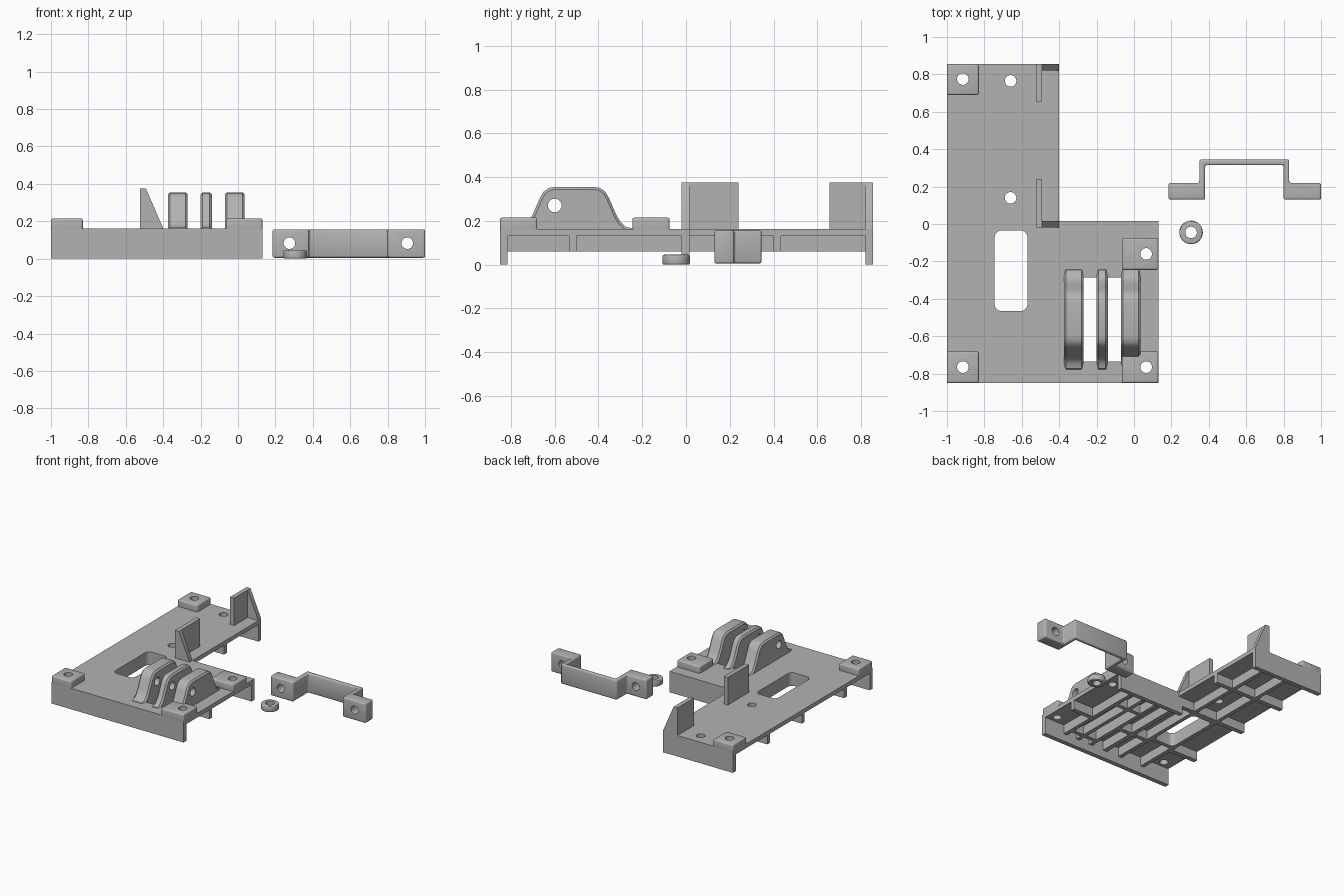
import bpy, bmesh, math

if "Cube" in bpy.data.objects:
    bpy.data.objects.remove(bpy.data.objects["Cube"])

grey = bpy.data.materials.new("mid grey")
grey.diffuse_color = (0.45, 0.45, 0.45, 1)
grey.use_nodes = True
grey.node_tree.nodes["Principled BSDF"].inputs["Base Color"].default_value = grey.diffuse_color


def prism(name, pts, axis, lo, hi, bevel=0.0):
    """Extrude a 2D profile along an axis: x -> (y,z), y -> (x,z), z -> (x,y)."""
    def place(p, t):
        return {"x": (t, p[0], p[1]), "y": (p[0], t, p[1]), "z": (p[0], p[1], t)}[axis]
    bm = bmesh.new()
    face = bm.faces.new([bm.verts.new(place(p, lo)) for p in pts])
    ext = bmesh.ops.extrude_face_region(bm, geom=[face])
    d = hi - lo
    vec = {"x": (d, 0, 0), "y": (0, d, 0), "z": (0, 0, d)}[axis]
    bmesh.ops.translate(bm, vec=vec, verts=[v for v in ext["geom"] if isinstance(v, bmesh.types.BMVert)])
    bmesh.ops.recalc_face_normals(bm, faces=bm.faces)
    me = bpy.data.meshes.new(name)
    bm.to_mesh(me)
    bm.free()
    me.materials.append(grey)
    ob = bpy.data.objects.new(name, me)
    bpy.context.collection.objects.link(ob)
    if bevel:
        m = ob.modifiers.new("bevel", "BEVEL")
        m.width, m.segments, m.limit_method = bevel, 3, "ANGLE"
        m.angle_limit = math.radians(40)
        apply(ob, m)
    return ob


def apply(ob, mod):
    bpy.ops.object.select_all(action="DESELECT")
    ob.select_set(True)
    bpy.context.view_layer.objects.active = ob
    bpy.ops.object.modifier_apply(modifier=mod.name)


def rect(x0, x1, y0, y1):
    return [(x0, y0), (x1, y0), (x1, y1), (x0, y1)]


def box(name, x0, x1, y0, y1, z0, z1, bevel=0.0):
    return prism(name, rect(x0, x1, y0, y1), "z", z0, z1, bevel)


def circle(cx, cy, r, n=32):
    return [(cx + r * math.cos(2 * math.pi * i / n), cy + r * math.sin(2 * math.pi * i / n)) for i in range(n)]


def rounded(x0, x1, y0, y1, r, n=6):
    pts = []
    for k, (cx, cy) in enumerate([(x1 - r, y1 - r), (x0 + r, y1 - r), (x0 + r, y0 + r), (x1 - r, y0 + r)]):
        for i in range(n + 1):
            a = math.pi / 2 * (k + i / n)
            pts.append((cx + r * math.cos(a), cy + r * math.sin(a)))
    return pts


def cut(ob, *cutters):
    for pts, axis, lo, hi in cutters:
        c = prism("cutter", pts, axis, lo, hi)
        c.hide_render = True
        m = ob.modifiers.new("cut", "BOOLEAN")
        m.operation, m.solver, m.object = "DIFFERENCE", "EXACT", c
        apply(ob, m)
        bpy.data.objects.remove(c)
    return ob


X0, X1, XN = -1.0, 0.13, -0.4        # left, right and notch edges
Y0, Y1, YN = -0.85, 0.855, 0.015     # front, back and notch edges
TOP, UNDER, RIB = 0.162, 0.13, 0.06
T = 0.035                            # wall thickness
HR = 0.031                           # screw hole radius
corner_holes = [(-0.915, 0.775), (-0.915, -0.765), (0.065, -0.16), (0.065, -0.765)]
window = (rounded(-0.745, -0.57, -0.465, -0.035, 0.035), "z", -0.1, 0.5)
slots = [(rect(a, b, -0.735, -0.285), "z", -0.1, 0.5) for a, b in [(-0.27, -0.2), (-0.14, -0.07)]]

# L-shaped deck with holes, window and slots
deck = prism("deck", [(X0, Y0), (X1, Y0), (X1, YN), (XN, YN), (XN, Y1), (X0, Y1)], "z", UNDER, TOP)
cut(deck, window, *slots, *[(circle(x, y, HR), "z", -0.1, 0.5)
                            for x, y in corner_holes + [(-0.66, 0.765), (-0.66, 0.14)]])

# full-height end walls
box("front_wall", X0, X1, Y0, Y0 + T, 0, UNDER)
box("back_wall", X0, XN, Y1 - T, Y1, 0, UNDER)
box("notch_wall", XN - T, X1, YN - T, YN, 0, UNDER)

# shallow cross ribs
box("cross_rib_middle", X0, XN - T, YN - T, YN, RIB, UNDER)
box("cross_rib_back", X0, XN, 0.4, 0.435, RIB, UNDER)
box("cross_rib_front_left", X0, -0.775, -0.535, -0.5, RIB, UNDER)
box("cross_rib_front_mid", -0.54, -0.3, -0.535, -0.5, RIB, UNDER)
box("cross_rib_front_right", -0.04, X1, -0.535, -0.5, RIB, UNDER)

# lengthwise ribs
for x in (-0.775, -0.57):
    box("long_rib_back", x, x + 0.03, YN, Y1 - T, RIB, UNDER)
    box("long_rib_front", x, x + 0.03, Y0 + T, -0.495, RIB, UNDER)
box("long_rib_notch", XN - T, XN, Y0 + T, YN - T, RIB, UNDER)
for x in (-0.30, -0.185, -0.07):
    box("slot_rib", x, x + 0.03, Y0 + T, YN - T, RIB, UNDER)
for y in (-0.765, -0.285):
    box("slot_end_rib", -0.3, -0.04, y, y + 0.03, RIB, UNDER)

# rim below the window
cut(box("window_rim", -0.775, -0.54, -0.495, -0.005, RIB, UNDER), window)

# raised corner pads with screw holes
pads = [(X0, -0.83, 0.69, Y1), (X0, -0.83, Y0, -0.68), (-0.065, X1, -0.245, -0.075), (-0.065, X1, Y0, -0.68)]
for (a, b, c, d), (hx, hy) in zip(pads, corner_holes):
    pad = box("corner_pad", a, b, c, d, 0.14, 0.215, 0.01)
    cut(pad, (circle(hx, hy, HR), "z", -0.1, 0.5))

# three hinge lugs, cross-drilled
half = [(0.275, 0.14), (0.275, 0.163), (0.235, 0.172), (0.21, 0.195), (0.19, 0.23), (0.16, 0.3),
        (0.142, 0.332), (0.118, 0.35), (0.09, 0.355)]
profile = [(-0.51 + y, z) for y, z in half] + [(-0.51 - y, z) for y, z in reversed(half)]
for a, b in [(-0.375, -0.27), (-0.2, -0.14), (-0.07, 0.035)]:
    lug = prism("hinge_lug", profile, "x", a, b)
    m = lug.modifiers.new("bevel", "BEVEL")
    m.width, m.segments, m.limit_method, m.angle_limit = 0.012, 1, "ANGLE", math.radians(60)
    apply(lug, m)
    cut(lug, (circle(-0.6, 0.27, HR), "x", -0.6, 0.3))

# two upright tabs, each braced by a tapered gusset
gusset = [(-0.525, 0.13), (-0.525, 0.375), (-0.492, 0.375), (XN, TOP), (XN, 0.13)]
for y0, y1, gy in [(-0.02, 0.24, YN - T), (0.655, Y1, Y1 - T)]:
    box("upright_tab", -0.525, -0.492, y0, y1, 0.14, 0.375)
    prism("tab_gusset", gusset, "y", gy, gy + T)

# separate strap bracket with two drilled feet
strap_pts = [(0.185, 0.13), (0.38, 0.13), (0.38, 0.315), (0.8, 0.315), (0.8, 0.13), (1.0, 0.13),
             (1.0, 0.22), (0.83, 0.22), (0.83, 0.345), (0.35, 0.345), (0.35, 0.22), (0.185, 0.22)]
strap = prism("strap_bracket", strap_pts, "z", 0.005, 0.157, 0.01)
cut(strap, *[(circle(x, 0.083, HR), "y", 0.0, 0.29) for x in (0.275, 0.905)])

# loose spacer ring
ring = prism("spacer_ring", circle(0.305, -0.045, 0.063, 40), "z", 0, 0.045, 0.008)
cut(ring, (circle(0.305, -0.045, HR), "z", -0.1, 0.2))

# smooth rounded faces, keep hard edges
bpy.ops.object.select_all(action="SELECT")
bpy.ops.object.shade_smooth_by_angle(angle=math.radians(30))
